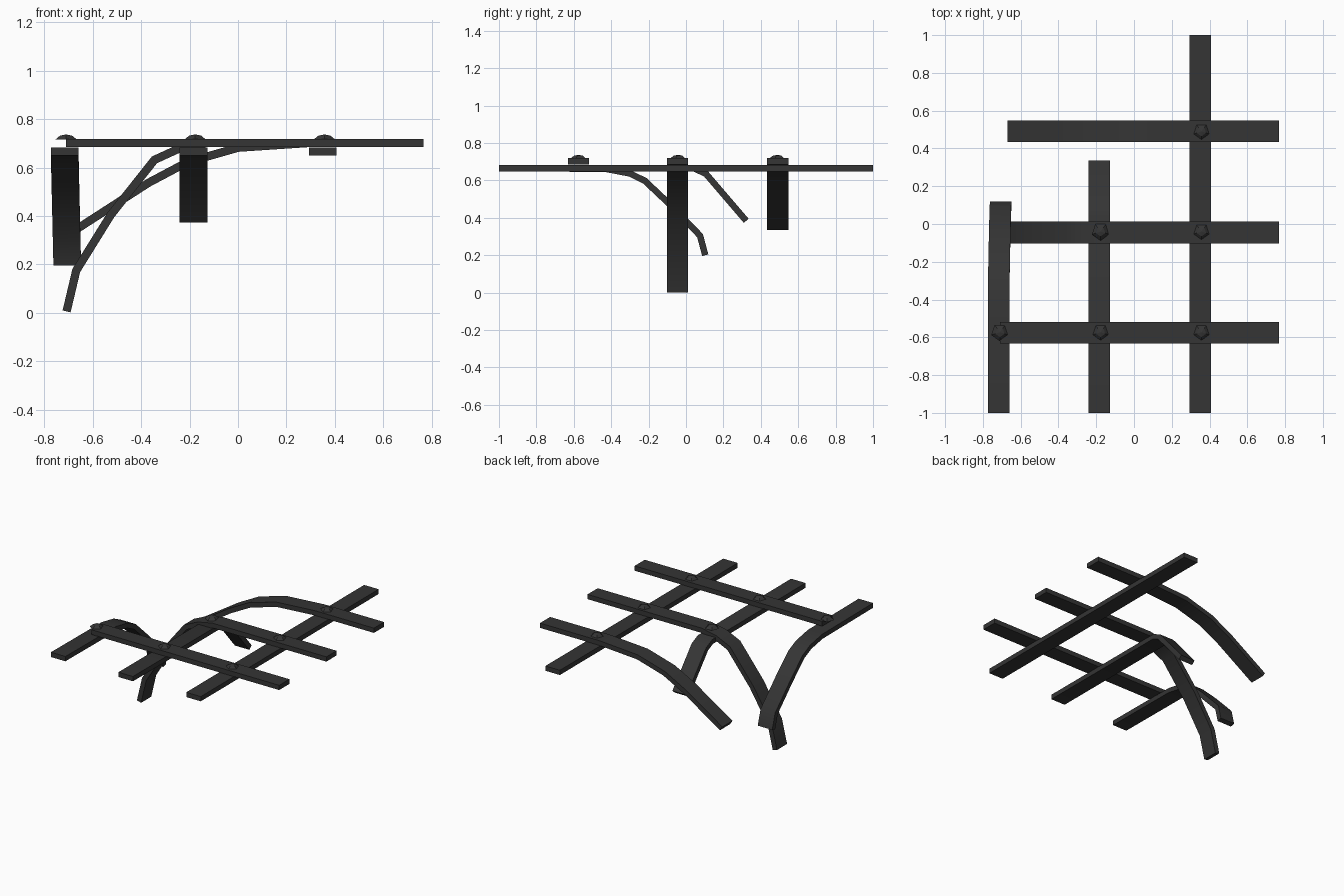
import bpy, math
from mathutils import Vector

if "Cube" in bpy.data.objects:
    bpy.data.objects.remove(bpy.data.objects["Cube"])

iron = bpy.data.materials.new("dark_iron")
iron.diffuse_color = (0.035, 0.035, 0.035, 1)
iron.use_nodes = True
iron.node_tree.nodes["Principled BSDF"].inputs["Base Color"].default_value = iron.diffuse_color


def make_object(name, verts, faces):
    mesh = bpy.data.meshes.new(name)
    mesh.from_pydata(verts, [], faces)
    mesh.materials.append(iron)
    obj = bpy.data.objects.new(name, mesh)
    bpy.context.collection.objects.link(obj)
    return obj


def bar(name, axis, offset, path, width=0.114, thick=0.034, skew=0.0):
    """Flat strip swept along (distance, height) points; skew drifts the bent end sideways."""
    pts = [Vector(p) for p in path]
    verts, faces = [], []
    n = len(pts)
    for i, p in enumerate(pts):
        a = (p - pts[i - 1]).normalized() if i else (pts[1] - p).normalized()
        b = (pts[i + 1] - p).normalized() if i < n - 1 else a
        t = (a + b).normalized()
        normal = Vector((-t.y, t.x)) * (thick / 2 / max(0.5, t.dot(a)))
        drift = offset + skew * max(0, 0.665 - p.y)
        for s, w in ((1, -1), (1, 1), (-1, 1), (-1, -1)):
            q = p + normal * s
            side = drift + w * width / 2
            verts.append((q.x, side, q.y) if axis == 'x' else (side, q.x, q.y))
    for i in range(n - 1):
        for k in range(4):
            j = (k + 1) % 4
            f = (4 * i + k, 4 * i + 4 + k, 4 * i + 4 + j, 4 * i + j)
            faces.append(f if axis == 'y' else f[::-1])
    ends = [(0, 1, 2, 3), tuple(4 * n - 4 + k for k in (3, 2, 1, 0))]
    faces += ends if axis == 'y' else [e[::-1] for e in ends]
    obj = make_object(name, verts, faces)
    # consistent outward normals
    import bmesh
    bm = bmesh.new()
    bm.from_mesh(obj.data)
    bmesh.ops.recalc_face_normals(bm, faces=bm.faces)
    bm.to_mesh(obj.data)
    bm.free()
    bpy.context.view_layer.objects.active = obj
    obj.select_set(True)
    bpy.ops.object.shade_smooth_by_angle(angle=math.radians(40))
    obj.select_set(False)


# upper bars, running left to right
bar("upper_bar_front", 'x', -0.575, [(-0.71, 0.702), (0.767, 0.702)])
bar("upper_bar_middle", 'x', -0.045,
    [(-0.708, 0.006), (-0.668, 0.175), (-0.525, 0.405), (-0.345, 0.632),
     (-0.24, 0.68), (-0.13, 0.702), (0.767, 0.702)])
bar("upper_bar_back", 'x', 0.49,
    [(-0.66, 0.35), (-0.37, 0.537), (-0.21, 0.622), (0.0, 0.682),
     (0.3, 0.702), (0.767, 0.702)])

# lower bars, running front to back
bar("lower_bar_left", 'y', -0.716,
    [(-1, 0.666), (-0.43, 0.662), (-0.30, 0.637), (-0.22, 0.598), (-0.09, 0.475),
     (0.075, 0.305), (0.103, 0.2)], skew=0.023)
bar("lower_bar_middle", 'y', -0.184,
    [(-1, 0.666), (0.045, 0.664), (0.107, 0.635), (0.322, 0.384)])
bar("lower_bar_right", 'y', 0.35, [(-1, 0.666), (1, 0.666)])


# five-sided rivet heads at the crossings
def rivet(name, x, y):
    verts = []
    for r, z in ((0.048, 0.715), (0.026, 0.732)):
        for k in range(5):
            a = -math.pi / 2 + k * math.tau / 5
            verts.append((x + r * math.cos(a), y + r * math.sin(a), z))
    verts.append((x, y, 0.737))
    faces = [(k, (k + 1) % 5, 5 + (k + 1) % 5, 5 + k) for k in range(5)]
    faces += [(5 + k, 5 + (k + 1) % 5, 10) for k in range(5)]
    faces.append((4, 3, 2, 1, 0))
    make_object(name, verts, faces)


crossings = [(-0.71, -0.573), (-0.177, -0.573), (0.357, -0.573),
             (-0.177, -0.04), (0.357, -0.04), (0.357, 0.49)]
for i, (x, y) in enumerate(crossings):
    rivet(f"rivet_{i + 1}", x, y)
